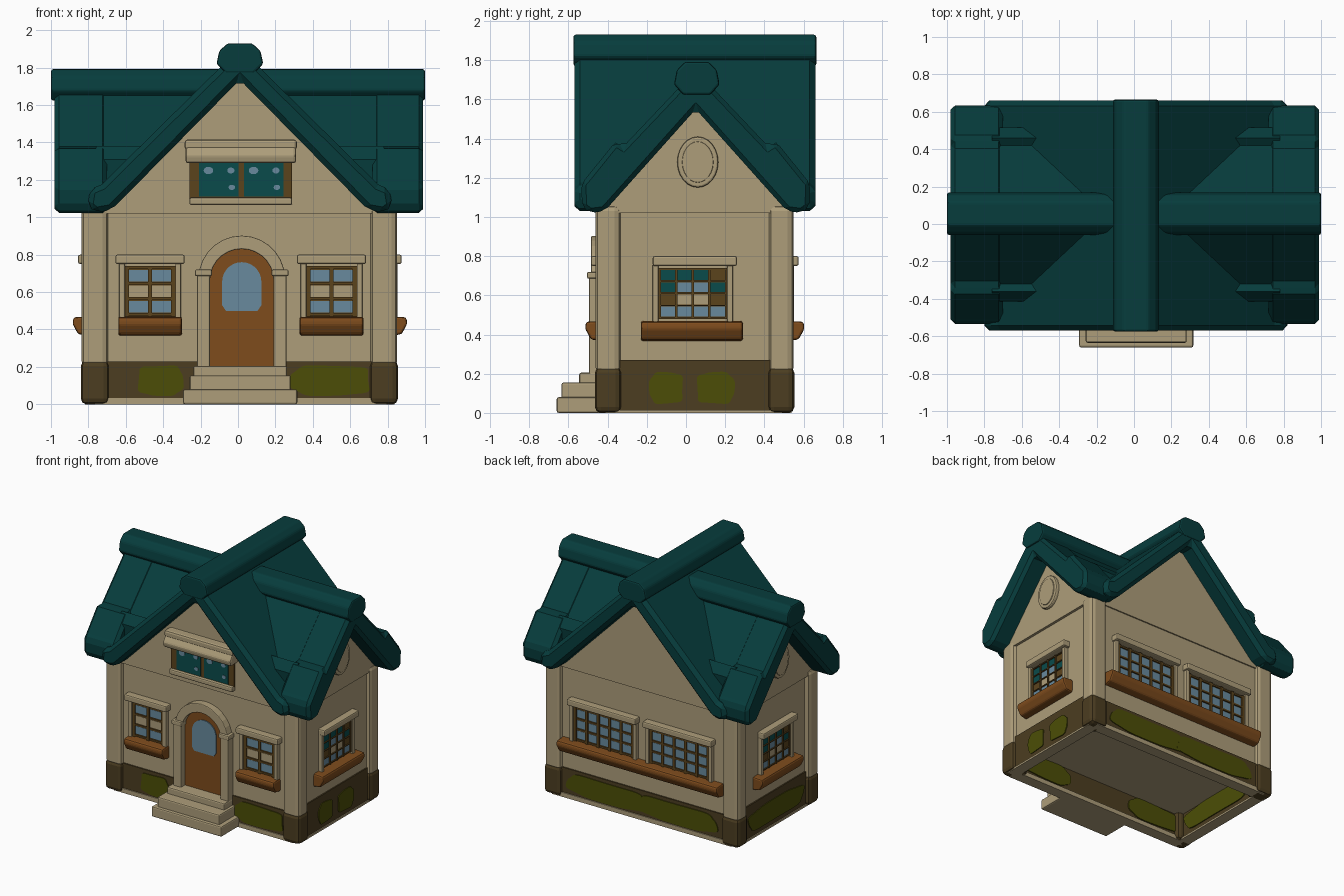
import bpy, bmesh, math
from mathutils import Matrix

if "Cube" in bpy.data.objects:
    bpy.data.objects.remove(bpy.data.objects["Cube"])


def material(name, r, g, b):
    m = bpy.data.materials.new(name)
    m.diffuse_color = (r, g, b, 1)
    m.use_nodes = True
    m.node_tree.nodes["Principled BSDF"].inputs["Base Color"].default_value = m.diffuse_color
    return m


CREAM = material("cream plaster", 0.42, 0.34, 0.195)
TEAL = material("teal roof", 0.002, 0.046, 0.046)
ORANGE = material("orange wood", 0.21, 0.072, 0.012)
BROWN = material("brown stone", 0.072, 0.047, 0.015)
WOOD = material("dark window wood", 0.105, 0.056, 0.012)
MOSS = material("moss green", 0.072, 0.076, 0.002)
BLUE = material("pale blue glass", 0.14, 0.255, 0.34)
GLASS = material("teal glass", 0.003, 0.07, 0.07)

I = Matrix.Identity(4)


def wall_frame(x, y, deg):
    return Matrix.Translation((x, y, 0)) @ Matrix.Rotation(math.radians(deg), 4, 'Z')


# wall frames: local x runs along the wall, local -y points outward
FRONT, BACK = wall_frame(0.015, -0.43, 0), wall_frame(0.01, 0.52, 180)
RIGHT, LEFT = wall_frame(0.82, 0.04, 90), wall_frame(-0.80, 0.04, -90)


def prism(name, pts, axis, a0, a1, mat, M=I, bevel=0.0, seg=2):
    """Extrude a 2D profile along an axis between a0 and a1."""
    bm = bmesh.new()
    place = {'x': lambda p, q, a: (a, p, q), 'y': lambda p, q, a: (p, a, q),
             'z': lambda p, q, a: (p, q, a)}[axis]
    lo = [bm.verts.new(M @ Matrix.Translation(place(p, q, a0)).translation) for p, q in pts]
    hi = [bm.verts.new(M @ Matrix.Translation(place(p, q, a1)).translation) for p, q in pts]
    n = len(pts)
    bm.faces.new(lo)
    bm.faces.new(hi[::-1])
    for i in range(n):
        j = (i + 1) % n
        bm.faces.new((lo[j], lo[i], hi[i], hi[j]))
    bmesh.ops.recalc_face_normals(bm, faces=bm.faces)
    me = bpy.data.meshes.new(name)
    bm.to_mesh(me)
    bm.free()
    me.materials.append(mat)
    ob = bpy.data.objects.new(name, me)
    bpy.context.collection.objects.link(ob)
    if bevel:
        b = ob.modifiers.new("bevel", 'BEVEL')
        b.width, b.segments, b.limit_method = bevel, seg, 'ANGLE'
    return ob


def box(name, x0, x1, y0, y1, z0, z1, mat, bevel=0.0):
    return prism(name, [(x0, y0), (x1, y0), (x1, y1), (x0, y1)], 'z', z0, z1, mat, I, bevel)


def slab(name, M, u0, u1, z0, z1, d0, d1, mat, bevel=0.0):
    """Box on a wall: u along the wall, d outward."""
    return prism(name, [(u0, z0), (u1, z0), (u1, z1), (u0, z1)], 'y', -d1, -d0, mat, M, bevel)


def ellipse(cu, cz, ru, rz, n=24, wobble=0.0, power=1.0):
    out = []
    for i in range(n):
        a = 2 * math.pi * i / n
        c, s = math.cos(a), math.sin(a)
        k = 1 + wobble * math.sin(5 * a + cu * 9)
        out.append((cu + ru * k * math.copysign(abs(c) ** power, c),
                    cz + rz * k * math.copysign(abs(s) ** power, s)))
    return out


def arch(cu, w, z0, zs, n=14):
    """Round-topped outline, open at the bottom."""
    return [(cu + w, z0)] + [(cu + w * math.cos(math.pi * i / n), zs + w * math.sin(math.pi * i / n))
                             for i in range(n + 1)] + [(cu - w, z0)]


def mirrored(half, c):
    """Full gable profile from a half profile running underside apex -> eave -> top apex."""
    return [(c + u, z) for u, z in half] + [(c - u, z) for u, z in half[-2:0:-1]]


# ---- walls: solid upper body over a hollow plinth ----
box("body_walls", -0.80, 0.82, -0.43, 0.52, 0.21, 1.04, CREAM)
for nm, M, w, h in (("front", FRONT, 0.78, 0.23), ("back", BACK, 0.78, 0.23),
                    ("right", RIGHT, 0.45, 0.27), ("left", LEFT, 0.45, 0.27)):
    slab(nm + "_plinth", M, -w, w, 0.01, 0.215, -0.06, 0.01, BROWN)
    slab(nm + "_plinth_cap", M, -w, w, 0.2, h, 0, 0.01, BROWN)
    slab(nm + "_foot", M, -w, w, 0.0, 0.035 if w > 0.5 else 0.015, -0.07, 0.018, CREAM)

for x0, x1 in ((-0.84, -0.69), (0.705, 0.855)):
    for y0, y1 in ((-0.465, -0.33), (0.42, 0.553)):
        box("corner_pillar_base", x0, x1, y0, y1, 0.0, 0.235, BROWN, 0.03)
        box("corner_pillar", x0 + .004, x1 - .004, y0 + .004, y1 - .004, 0.2, 1.06, CREAM, 0.03)

# gable walls in both directions
prism("front_back_gable", [(-0.81, 1.02), (0.83, 1.02), (0.01, 1.80)], 'y', -0.45, 0.53, CREAM)
prism("side_gable", [(-0.45, 1.02), (0.53, 1.02), (0.53, 1.05), (0.045, 1.62), (-0.45, 1.05)],
      'x', -0.82, 0.84, CREAM)

# ---- moss patches: outside, then on the hollow inside of the plinth ----
for M, cu, w, inset in ((FRONT, -0.43, 0.12, 0), (FRONT, 0.48, 0.21, 0), (RIGHT, -0.14, 0.085, 0),
                        (RIGHT, 0.11, 0.095, 0), (BACK, -0.31, 0.34, 0), (BACK, 0.31, 0.34, 0),
                        (LEFT, 0.0, 0.34, 0), (FRONT, -0.5, 0.22, 1), (FRONT, 0.5, 0.22, 1),
                        (LEFT, 0.0, 0.35, 1), (RIGHT, 0.0, 0.3, 1), (BACK, 0.0, 0.6, 1)):
    d0 = -0.068 if inset else 0.008 + 0.001 * (cu > 0)
    prism("moss_patch", ellipse(cu, 0.127, w, 0.08, 40, 0.05, 0.55), 'y', -d0 - 0.008, -d0, MOSS, M)

# ---- main roof (ridge front to back) ----
main = [(0, 1.735), (0.685, 1.04), (0.77, 1.025), (0.815, 1.06), (0.80, 1.15), (0.74, 1.175), (0, 1.905)]
prism("main_roof", mirrored(main, 0.01), 'y', -0.57, 0.66, TEAL, I, 0.03, 1)
cap = [(-.075, 1.77), (.075, 1.77), (.125, 1.82), (.11, 1.89), (.065, 1.93), (-.065, 1.93),
       (-.11, 1.89), (-.125, 1.82)]
prism("main_ridge_cap", [(x + 0.01, z) for x, z in cap], 'y', -0.575, 0.665, TEAL, I, 0.012)

# ---- cross roof (ridge left to right) with stepped lower layer ----
inner = [(0, 1.56), (0.45, 1.05), (0.465, 1.31), (0.41, 1.38), (0.37, 1.355), (0, 1.745)]
prism("cross_roof_middle", mirrored(inner, 0.05), 'x', -0.76, 0.78, TEAL)
cross = [(0, 1.55), (0.465, 1.03), (0.54, 1.02), (0.58, 1.05), (0.585, 1.17), (0.555, 1.205),
         (0.41, 1.385), (0.37, 1.36), (0, 1.75)]
for x0, x1 in ((-0.98, -0.70), (0.72, 0.99)):
    prism("cross_roof_side", mirrored(cross, 0.05), 'x', x0, x1, TEAL, I, 0.03, 1)
prism("cross_ridge_cap", [(y * 0.93 + 0.055, z * 1.05 - 0.235) for y, z in cap], 'x', -1.0, 1.0, TEAL, I, 0.012)


# ---- windows ----
PANE = {'b': BLUE, 'c': CREAM, 't': GLASS, 'w': WOOD}


def window(nm, M, cu, w, rows, z0=0.47, z1=0.74, b=0.022):
    slab(nm + "_backing", M, cu - w, cu + w, z0, z1, -0.01, 0.006, WOOD)
    for s in (-1, 1):
        u = sorted((cu + s * w, cu + s * (w + 0.03)))
        slab(nm + "_jamb", M, u[0], u[1], z0 - 0.02, z1 + 0.02, -0.01, 0.032, CREAM, 0.006)
    n, m = len(rows[0]), len(rows)
    pw, ph = (2 * w - b) / n, (z1 - z0 - b) / m
    for r, row in enumerate(rows):
        for c, k in enumerate(row):
            u, z = cu - w + b + c * pw, z1 - (r + 1) * ph
            slab(nm + "_pane", M, u, u + pw - b, z, z + ph - b, 0.0, 0.011, PANE[k])
    for c in range(n + 1):
        slab(nm + "_mullion", M, cu - w + c * pw, cu - w + c * pw + b, z0, z1, 0, 0.02, WOOD)
    for r in range(m + 1):
        slab(nm + "_bar", M, cu - w, cu + w, z0 + r * ph + b * .2, z0 + r * ph + b * .8, 0, 0.017, WOOD)


def lintel(M, cu, w):
    slab("window_lintel", M, cu - w, cu + w, 0.75, 0.80, -0.01, 0.055, CREAM, 0.01)


def planter(M, cu, w):
    prism("window_box", [(0.01, 0.365), (-0.055, 0.375), (-0.085, 0.43), (-0.08, 0.465), (0.01, 0.47)],
          'x', cu - w, cu + w, ORANGE, M, 0.012)


for cu in (-0.485, 0.485):
    window("front_window", FRONT, cu, 0.135, ["bb", "cc", "bb"])
    lintel(FRONT, cu, 0.185)
    planter(FRONT, cu, 0.17)
for M in (RIGHT, LEFT):
    window("side_window", M, -0.005, 0.175, ["tttw", "tbbt", "wccw", "bbbb"], 0.48, 0.74, 0.012)
    lintel(M, 0.005, 0.215)
    planter(M, -0.01, 0.26)
    # round gable medallion
    prism("gable_medallion", ellipse(0.02, 1.28, 0.105, 0.13), 'y', -0.045, -0.01, CREAM, M, 0.01)
    prism("medallion_face", ellipse(0.02, 1.28, 0.08, 0.105), 'y', -0.052, -0.03, CREAM, M, 0.005)
for cu in (-0.33, 0.33):
    window("back_window", BACK, cu, 0.26, ["bbbbb", "bbbbb", "bbbbb"])
    lintel(BACK, cu, 0.30)
planter(BACK, 0.0, 0.70)

# ---- attic window with sloping hood ----
slab("attic_frame", FRONT, -0.275, 0.275, 1.09, 1.30, 0.0, 0.035, WOOD, 0.006)
for u in (-0.118, 0.123):
    slab("attic_pane", FRONT, u - 0.105, u + 0.105, 1.11, 1.29, 0.03, 0.04, GLASS)
    for du, dz, r in ((-0.055, 1.25, 0.026), (0.065, 1.25, 0.02), (0.07, 1.16, 0.018)):
        prism("attic_glint", ellipse(u + du, dz, r, r * 0.8, 10), 'y', -0.044, -0.036, BLUE, FRONT)
slab("attic_sill", FRONT, -0.275, 0.275, 1.065, 1.105, 0.0, 0.06, CREAM, 0.01)
prism("attic_hood", [(0, 1.29), (-0.10, 1.29), (-0.11, 1.33), (-0.06, 1.41), (0, 1.42)], 'x',
      -0.295, 0.295, CREAM, FRONT, 0.012)
slab("attic_hood_ridge", FRONT, -0.30, 0.30, 1.36, 1.415, 0.0, 0.085, CREAM, 0.015)

# ---- door with arched surround ----
dc = 0.005
prism("door", arch(dc, 0.172, 0.19, 0.66), 'y', -0.015, 0.02, ORANGE, FRONT)
pane = [(dc - 0.105, 0.53), (dc - 0.085, 0.50), (dc + 0.085, 0.50), (dc + 0.105, 0.53)]
prism("door_glass", arch(dc, 0.105, 0.53, 0.655)[1:-1] + pane, 'y', -0.022, -0.013, BLUE, FRONT)
prism("door_surround", arch(dc, 0.232, 0.19, 0.67) + arch(dc, 0.17, 0.19, 0.66)[::-1], 'y',
      -0.055, 0.01, CREAM, FRONT, 0.006)
for s in (-1, 1):
    u = dc + s * 0.205
    slab("door_pilaster", FRONT, u - 0.035, u + 0.035, 0.19, 0.70, 0, 0.065, CREAM, 0.008)
    slab("pilaster_cap", FRONT, u - 0.045, u + 0.045, 0.685, 0.72, 0, 0.075, CREAM, 0.008)

# ---- front steps ----
for hw, y, z in ((0.305, -0.66, 0.08), (0.27, -0.635, 0.155), (0.25, -0.545, 0.205)):
    box("front_step", 0.012 - hw, 0.012 + hw, y, -0.40, 0.0, z, CREAM, 0.01)
